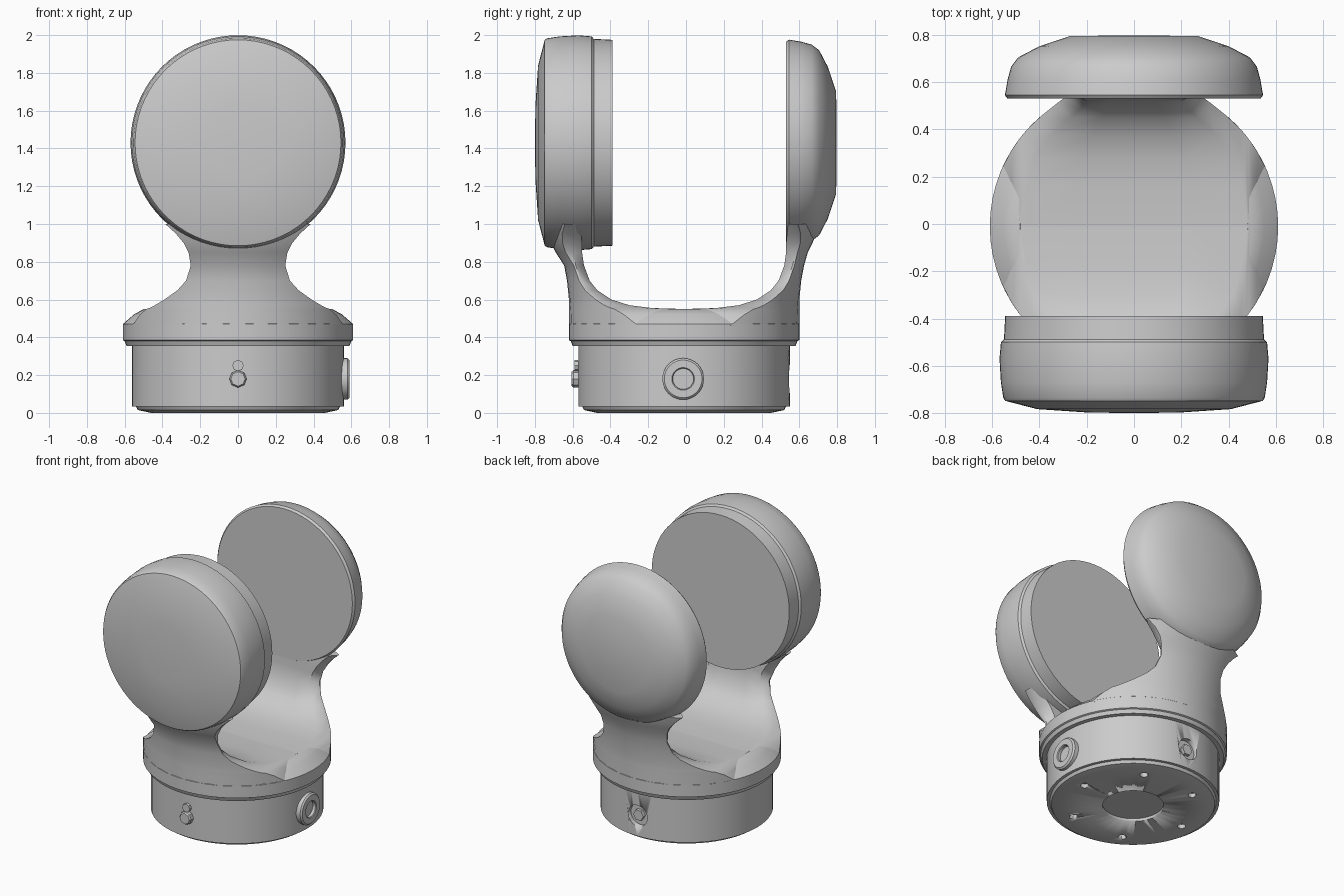
import bpy, bmesh, math
from mathutils import Matrix, Vector

old = bpy.data.objects.get("Cube")
if old:
    bpy.data.objects.remove(old)

grey = bpy.data.materials.new("plain grey")
grey.use_nodes = True
COLOUR = (0.6, 0.6, 0.6, 1)
grey.diffuse_color = COLOUR
grey.node_tree.nodes["Principled BSDF"].inputs["Base Color"].default_value = COLOUR

AXIS_Y = -0.01      # centre of the round base
DISC_Z = 1.43       # centre height of both discs
PORT_Z = 0.18


def finish(name, bm, angle=30):
    bmesh.ops.remove_doubles(bm, verts=bm.verts, dist=1e-5)
    bmesh.ops.recalc_face_normals(bm, faces=bm.faces)
    me = bpy.data.meshes.new(name)
    bm.to_mesh(me)
    bm.free()
    ob = bpy.data.objects.new(name, me)
    bpy.context.collection.objects.link(ob)
    me.materials.append(grey)
    bpy.ops.object.select_all(action='DESELECT')
    ob.select_set(True)
    bpy.context.view_layer.objects.active = ob
    bpy.ops.object.shade_smooth_by_angle(angle=math.radians(angle))
    return ob


def lathe(name, profile, origin, axis=(0, 0, 1), sides=64):
    """Revolve (radius, distance along axis) points about an axis."""
    bm = bmesh.new()
    vs = [bm.verts.new((r, 0, h)) for r, h in profile]
    es = [bm.edges.new(p) for p in zip(vs, vs[1:])]
    bmesh.ops.spin(bm, geom=vs + es, cent=(0, 0, 0), axis=(0, 0, 1),
                   angle=math.tau, steps=sides)
    turn = Vector((0, 0, 1)).rotation_difference(Vector(axis)).to_matrix().to_4x4()
    bm.transform(Matrix.Translation(origin) @ turn)
    return finish(name, bm)


def cutter(target, name, radius, depth, centre, axis, sides=32):
    """Sink a round recess into the target."""
    ob = lathe(name, [(0, -depth), (radius, -depth), (radius, depth), (0, depth)],
               centre, axis, sides)
    ob.hide_render = True
    ob.hide_set(True)
    mod = target.modifiers.new(name, 'BOOLEAN')
    mod.object = ob
    mod.operation = 'DIFFERENCE'
    mod.solver = 'EXACT'


# Base drum with screw holes and a recessed underside
drum = lathe("base_drum", [(0, 0), (0.46, 0), (0.53, 0.015), (0.54, 0.035),
                           (0.56, 0.035), (0.56, 0.37), (0, 0.37)], (0, AXIS_Y, 0))
cutter(drum, "underside_cutter", 0.2, 0.02, (0, AXIS_Y, 0), (0, 0, 1))
for i in range(6):
    a = math.tau * i / 6
    cutter(drum, f"screw_cutter_{i}", 0.028, 0.03,
           (0.41 * math.cos(a), AXIS_Y + 0.41 * math.sin(a), 0), (0, 0, 1), 12)
cutter(drum, "back_port_cutter", 0.075, 0.035, (0, 0.55, PORT_Z), (0, 1, 0))

# Flange with a sloping rim
lathe("flange", [(0, 0.355), (0.59, 0.355), (0.6, 0.38), (0.61, 0.385), (0.61, 0.47),
                 (0.55, 0.522), (0.5, 0.549), (0, 0.549)], (0, AXIS_Y, 0))

# Ports and bolts on the drum
lathe("side_port_ring", [(0.055, 0), (0.11, 0), (0.11, 0.05), (0.1, 0.06),
                         (0.06, 0.06), (0.055, 0.055), (0.055, 0.035), (0, 0.035)],
      (0.53, -0.015, PORT_Z), (1, 0, 0), 32)
lathe("front_bolt", [(0, 0), (0.046, 0), (0.046, 0.055), (0.038, 0.065), (0, 0.065)],
      (0, -0.54, PORT_Z), (0, -1, 0), 8)
lathe("front_pin", [(0, 0), (0.03, 0), (0.03, 0.04), (0, 0.04)],
      (0, -0.55, 0.25), (0, -1, 0), 8)
lathe("back_bolt", [(0, 0), (0.04, 0), (0.04, 0.04), (0, 0.04)],
      (0, 0.5, PORT_Z), (0, 1, 0), 6)

# Arms: height, inner y, inner half width, outer half width, outer radius
LEVELS = [(0.46, 0.0, 0.50, 0.56, 0.61), (0.52, 0.0, 0.49, 0.52, 0.61),
          (0.55, 0.0, 0.48, 0.485, 0.61), (0.555, 0.17, 0.455, 0.47, 0.61),
          (0.57, 0.29, 0.42, 0.44, 0.61), (0.60, 0.385, 0.35, 0.39, 0.61),
          (0.65, 0.46, 0.27, 0.32, 0.615), (0.70, 0.50, 0.225, 0.275, 0.62),
          (0.78, 0.53, 0.20, 0.25, 0.635), (0.85, 0.54, 0.22, 0.262, 0.655),
          (0.90, 0.54, 0.25, 0.288, 0.68), (0.95, 0.545, 0.29, 0.33, 0.70),
          (1.00, 0.55, 0.34, 0.385, 0.715)]


def arm(name, side):
    bm = bmesh.new()
    rings = []
    n = 14
    for z, y_in, w_in, w, r in LEVELS:
        edge = math.sqrt(r * r - w * w)
        if side < 0 and z > 0.8:
            r += 0.025
        pts = [(w_in * (2 * i / 4 - 1), y_in) for i in range(5)]
        pts.append((w, min(y_in + 0.055, edge - 0.01)))
        for i in range(n + 1):
            x = w * math.cos(math.pi * i / n)
            pts.append((x, math.sqrt(r * r - x * x)))
        pts.append((-w, min(y_in + 0.055, edge - 0.01)))
        rings.append([bm.verts.new((x, AXIS_Y + side * y, z)) for x, y in pts])
    for a, b in zip(rings, rings[1:]):
        for i in range(len(a)):
            j = (i + 1) % len(a)
            bm.faces.new((a[i], a[j], b[j], b[i]))
    bm.faces.new(rings[0])
    bm.faces.new(rings[-1])
    finish(name, bm, 40)


arm("front_arm", -1)
arm("back_arm", 1)

# Front disc: slightly domed face, tapered rim and stepped inner pad
lathe("front_disc", [(0, 0.8), (0.2, 0.797), (0.41, 0.783), (0.545, 0.748), (0.553, 0.735),
                     (0.563, 0.67), (0.569, 0.57), (0.563, 0.5), (0.55, 0.488),
                     (0.545, 0.39), (0, 0.39)], (0, 0, DISC_Z), (0, -1, 0), 72)

# Back disc: flat inner face and rounded outer shell
lathe("back_disc", [(0, 0.53), (0.535, 0.53), (0.546, 0.545), (0.535, 0.61), (0.52, 0.665),
                    (0.49, 0.705), (0.4, 0.752), (0.27, 0.795), (0, 0.798)],
      (0, 0, DISC_Z), (0, 1, 0), 72)
